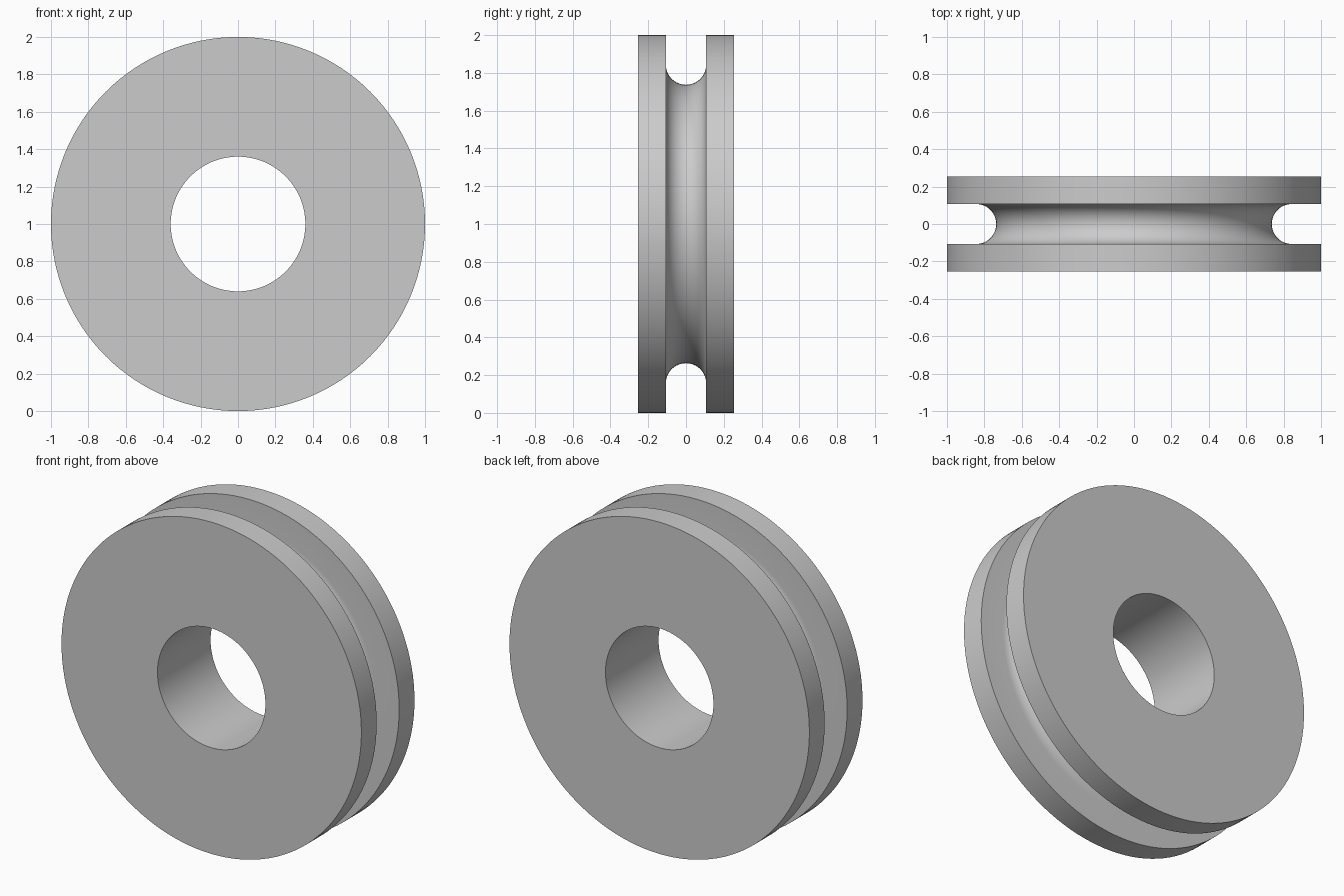
import bpy
import bmesh
from math import sin, cos, pi, radians
from mathutils import Matrix, Vector

cube = bpy.data.objects.get("Cube")
if cube:
    bpy.data.objects.remove(cube, do_unlink=True)

OUTER, BORE, HALF_WIDTH, GROOVE = 1.0, 0.36, 0.253, 0.107
GROOVE_CENTRE = 0.844
SEGMENTS, ARC_STEPS = 128, 24

grey = bpy.data.materials.new("plain_grey")
grey.use_nodes = True
colour = (0.6, 0.6, 0.6, 1)
grey.diffuse_color = colour
grey.node_tree.nodes["Principled BSDF"].inputs["Base Color"].default_value = colour

# Closed cross-section as (radius, y), with a round-bottomed rim groove
arc = [(GROOVE_CENTRE - GROOVE * sin(pi * i / ARC_STEPS),
        -GROOVE * cos(pi * i / ARC_STEPS)) for i in range(ARC_STEPS + 1)]
profile = [(BORE, -HALF_WIDTH), (OUTER, -HALF_WIDTH), (OUTER, -GROOVE), *arc,
           (OUTER, GROOVE), (OUTER, HALF_WIDTH), (BORE, HALF_WIDTH)]

# Turn the cross-section around the wheel axis
bm = bmesh.new()
axis = Vector((0, 0, OUTER))
rings = []
for s in range(SEGMENTS):
    turn = Matrix.Rotation(2 * pi * s / SEGMENTS, 3, 'Y')
    rings.append([bm.verts.new(turn @ Vector((r, y, 0)) + axis) for r, y in profile])
for s in range(SEGMENTS):
    a, b = rings[s], rings[(s + 1) % SEGMENTS]
    for i in range(len(profile)):
        j = (i + 1) % len(profile)
        bm.faces.new((a[i], a[j], b[j], b[i]))
bmesh.ops.recalc_face_normals(bm, faces=bm.faces)

mesh = bpy.data.meshes.new("grooved_wheel")
bm.to_mesh(mesh)
bm.free()
mesh.materials.append(grey)
wheel = bpy.data.objects.new("grooved_wheel", mesh)
bpy.context.collection.objects.link(wheel)

# Smooth round surfaces, crisp rims
bpy.context.view_layer.objects.active = wheel
wheel.select_set(True)
bpy.ops.object.shade_smooth_by_angle(angle=radians(30))
